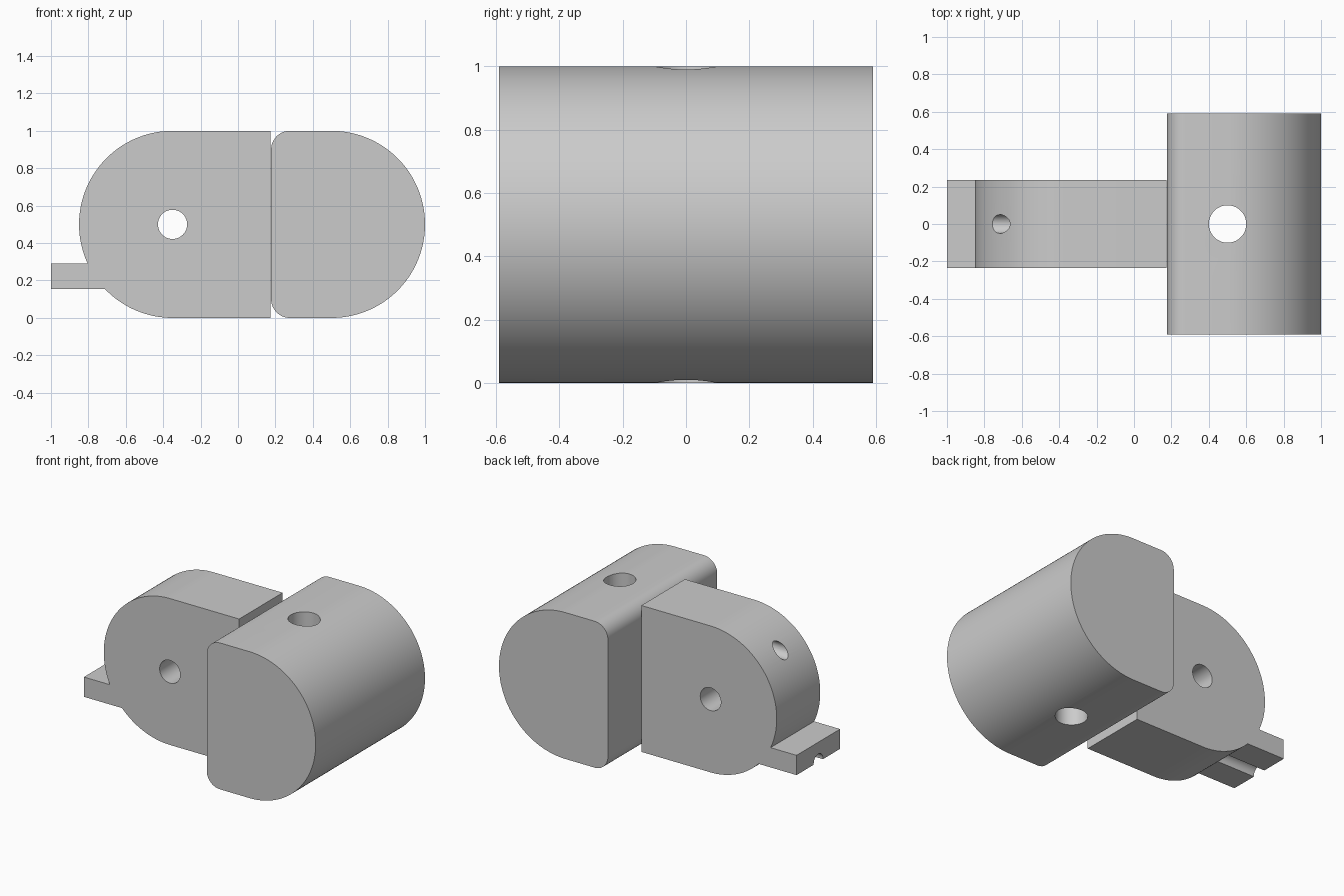
import bpy, bmesh
from math import pi, sin, cos, sqrt, radians
from mathutils import Matrix, Vector

cube = bpy.data.objects.get("Cube")
if cube:
    bpy.data.objects.remove(cube, do_unlink=True)

grey = bpy.data.materials.new("plain_grey")
grey.use_nodes = True
colour = (0.6, 0.6, 0.6, 1)
grey.diffuse_color = colour
grey.node_tree.nodes["Principled BSDF"].inputs["Base Color"].default_value = colour


def arc(cx, cz, r, start, end, steps):
    """Points along an arc in the xz plane, angles in degrees."""
    angles = [radians(start + (end - start) * i / steps) for i in range(steps + 1)]
    return [(cx + r * cos(a), cz + r * sin(a)) for a in angles]


def add_object(name, bm):
    bmesh.ops.recalc_face_normals(bm, faces=bm.faces)
    mesh = bpy.data.meshes.new(name)
    bm.to_mesh(mesh)
    bm.free()
    mesh.materials.append(grey)
    ob = bpy.data.objects.new(name, mesh)
    bpy.context.collection.objects.link(ob)
    return ob


def extrude_profile(name, points, half_width):
    """Extrude an xz outline symmetrically along y."""
    bm = bmesh.new()
    face = bm.faces.new([bm.verts.new((x, -half_width, z)) for x, z in points])
    result = bmesh.ops.extrude_face_region(bm, geom=[face])
    verts = [v for v in result["geom"] if isinstance(v, bmesh.types.BMVert)]
    bmesh.ops.translate(bm, vec=(0, 2 * half_width, 0), verts=verts)
    return add_object(name, bm)


def drill(ob, centre, axis, radius, length=3):
    """Cut a round hole through an object along an axis."""
    bm = bmesh.new()
    turn = Vector((0, 0, 1)).rotation_difference(Vector(axis)).to_matrix().to_4x4()
    bmesh.ops.create_cone(bm, cap_ends=True, segments=48, radius1=radius, radius2=radius,
                          depth=length, matrix=Matrix.Translation(centre) @ turn)
    cutter = add_object("hole_cutter", bm)
    cutter.hide_render = True
    mod = ob.modifiers.new("hole", 'BOOLEAN')
    mod.operation, mod.solver, mod.object = 'DIFFERENCE', 'EXACT', cutter
    select(ob)
    bpy.ops.object.modifier_apply(modifier=mod.name)
    bpy.data.objects.remove(cutter, do_unlink=True)


def select(ob):
    bpy.ops.object.select_all(action='DESELECT')
    ob.select_set(True)
    bpy.context.view_layer.objects.active = ob


# Narrow rounded arm with a tab sticking out of its round end
radius, middle, pivot = 0.5, 0.5, -0.35
tab_low, tab_high = 0.155, 0.29


def rim(z):
    return pivot - sqrt(radius ** 2 - (z - middle) ** 2)


round_end = arc(pivot, middle, radius, 90, 270, 72)
upper = [p for p in round_end if p[1] > tab_high + 0.002]
lower = [p for p in round_end if p[1] < tab_low - 0.002]
tab = [(rim(tab_high), tab_high), (-1, tab_high), (-1, tab_low), (rim(tab_low), tab_low)]
arm = extrude_profile("rounded_arm", [(0.173, 1)] + upper + tab + lower + [(0.173, 0)], 0.235)

# Pivot hole, and two lengthwise channels; the lower one grooves the tab
drill(arm, (pivot, 0, middle), (0, 1, 0), 0.078)
for z in (0.84, 0.16):
    drill(arm, (-0.4, 0, z), (1, 0, 0), 0.05)

# Wide block with a round outer side and softened inner corners
corner, inner = 0.1, 0.177
outline = (arc(0.5, middle, radius, -90, 90, 72)
           + arc(inner + corner, 1 - corner, corner, 90, 180, 12)
           + arc(inner + corner, corner, corner, 180, 270, 12))
block = extrude_profile("wide_block", outline, 0.59)
drill(block, (0.5, 0, middle), (0, 0, 1), 0.1)

for ob in (arm, block):
    select(ob)
    bpy.ops.object.shade_smooth_by_angle(angle=radians(30))
